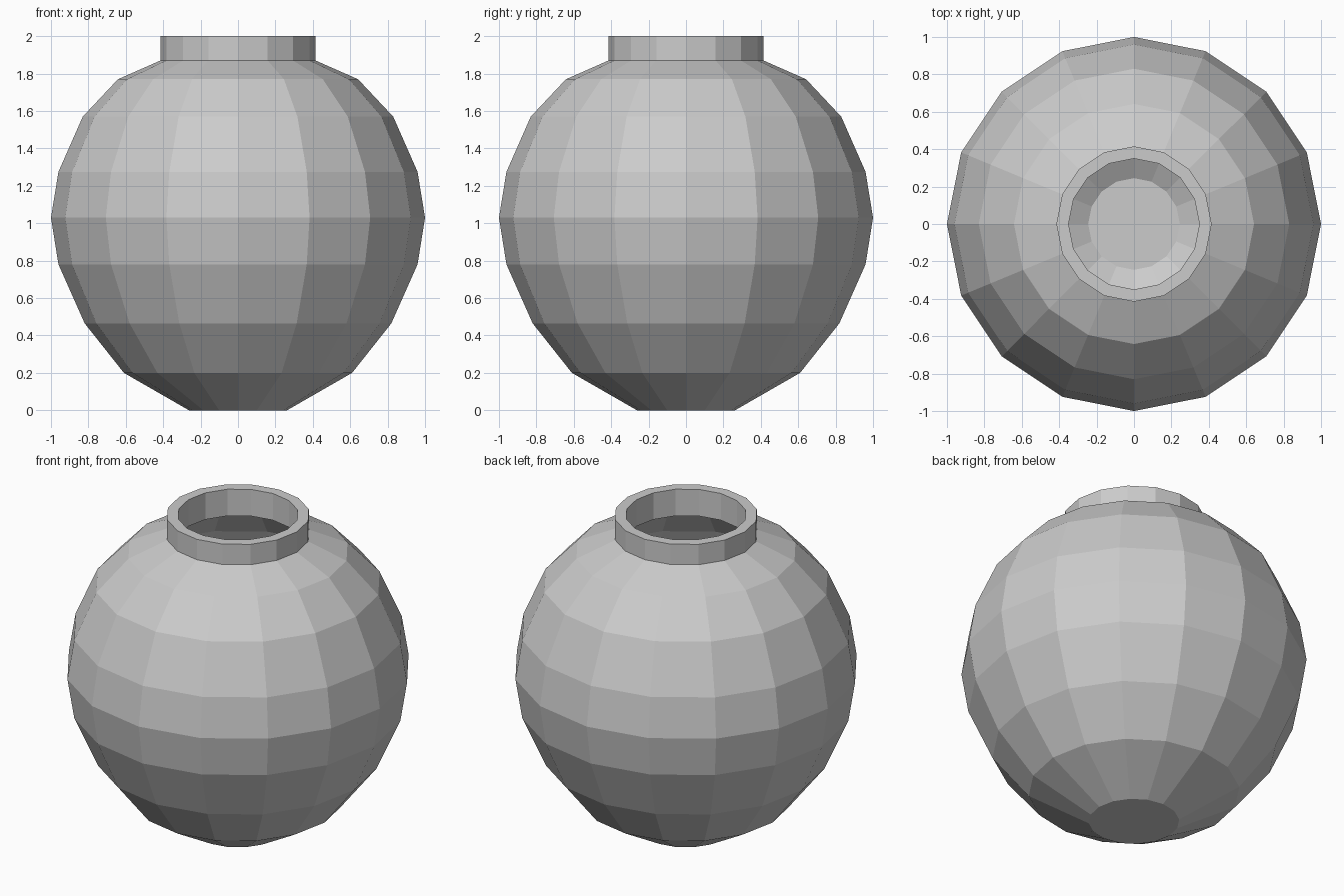
import bpy, bmesh, math

if "Cube" in bpy.data.objects:
    bpy.data.objects.remove(bpy.data.objects["Cube"])

SIDES = 16

# Half-section (radius, height): outside from foot to rim, then inside down to the floor
outer = [(0.262, 0.0), (0.61, 0.2), (0.82, 0.465), (0.96, 0.78), (1.0, 1.03),
         (0.96, 1.275), (0.83, 1.57), (0.642, 1.77), (0.415, 1.87), (0.415, 2.0)]
inner = [(0.35, 2.0), (0.35, 1.83), (0.61, 1.715), (0.78, 1.535), (0.897, 1.26),
         (0.935, 1.03), (0.897, 0.795), (0.762, 0.495), (0.57, 0.25), (0.245, 0.065)]

clay = bpy.data.materials.new("grey clay")
clay.diffuse_color = (0.6, 0.6, 0.6, 1)
clay.use_nodes = True
clay.node_tree.nodes["Principled BSDF"].inputs["Base Color"].default_value = clay.diffuse_color


def lathe(name, profile):
    """Spin a profile about z, capping the first and last rings."""
    bm = bmesh.new()
    rings = [[bm.verts.new((r * math.cos(2 * math.pi * i / SIDES),
                            r * math.sin(2 * math.pi * i / SIDES), z))
              for i in range(SIDES)] for r, z in profile]
    for a, b in zip(rings, rings[1:]):
        for i in range(SIDES):
            j = (i + 1) % SIDES
            bm.faces.new((a[i], a[j], b[j], b[i]))
    bm.faces.new(rings[0][::-1])   # foot
    bm.faces.new(rings[-1])        # inside floor
    mesh = bpy.data.meshes.new(name)
    bm.to_mesh(mesh)
    bm.free()
    mesh.materials.append(clay)
    obj = bpy.data.objects.new(name, mesh)
    bpy.context.collection.objects.link(obj)
    return obj


# Hollow round pot with a short neck
lathe("pot", outer + inner)
